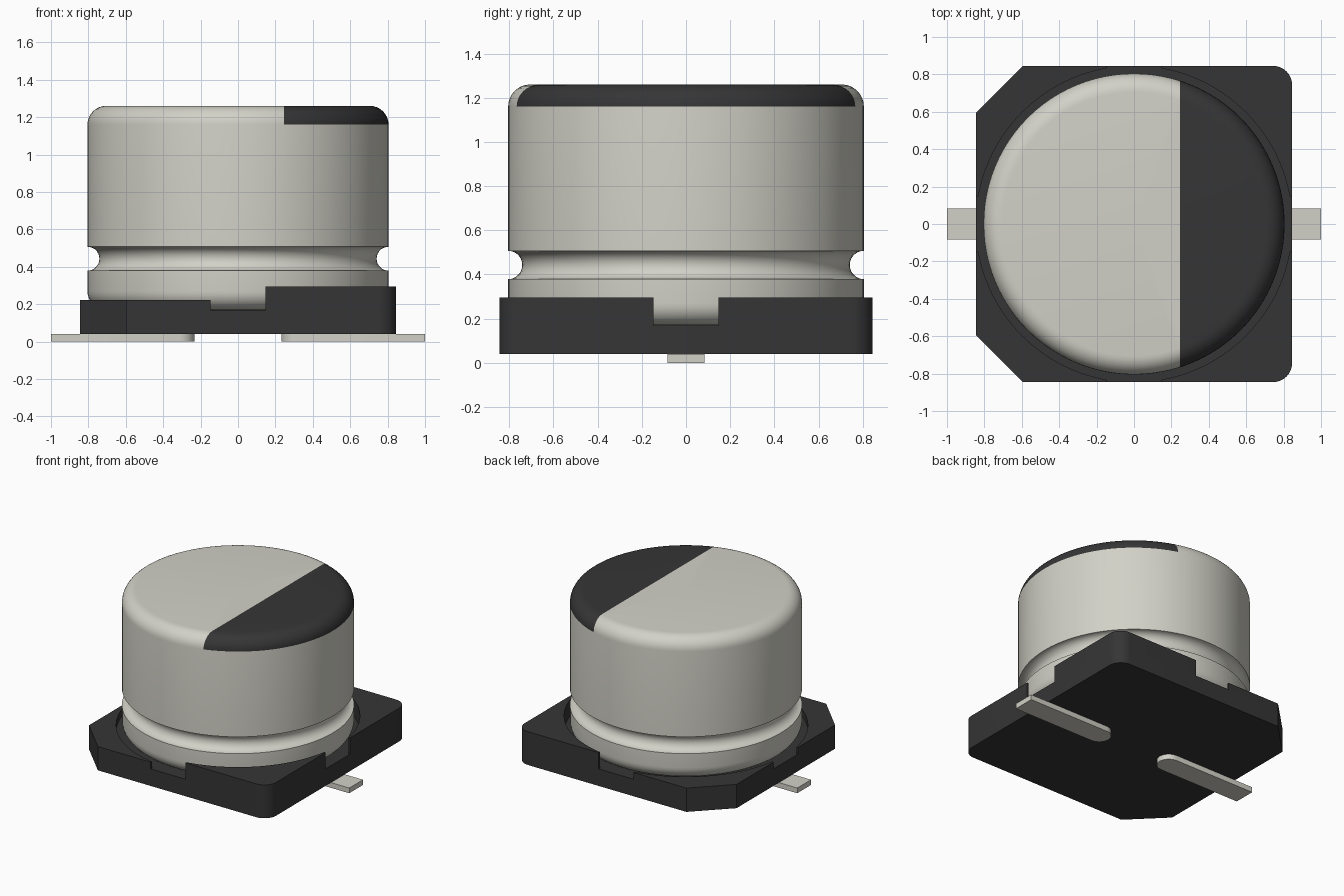
import bpy
import bmesh
from math import sin, cos, asin, pi, radians
from mathutils import Vector

cube = bpy.data.objects.get("Cube")
if cube:
    bpy.data.objects.remove(cube, do_unlink=True)


def material(name, color):
    m = bpy.data.materials.new(name)
    m.use_nodes = True
    m.diffuse_color = color
    m.node_tree.nodes["Principled BSDF"].inputs["Base Color"].default_value = color
    return m


METAL = material("pale metal", (0.645, 0.638, 0.573, 1))
BLACK = material("black plastic", (0.036, 0.036, 0.036, 1))


def finish(name, bm, mats, angle=30):
    bmesh.ops.recalc_face_normals(bm, faces=bm.faces)
    mesh = bpy.data.meshes.new(name)
    bm.to_mesh(mesh)
    bm.free()
    for m in mats:
        mesh.materials.append(m)
    ob = bpy.data.objects.new(name, mesh)
    bpy.context.collection.objects.link(ob)
    bpy.ops.object.select_all(action="DESELECT")
    ob.select_set(True)
    bpy.context.view_layer.objects.active = ob
    bpy.ops.object.shade_smooth_by_angle(angle=radians(angle))
    return ob


def prism(bm, points, z0, z1):
    face = bm.faces.new([bm.verts.new((x, y, z0)) for x, y in points])
    top = bmesh.ops.extrude_face_region(bm, geom=[face])["geom"]
    verts = [v for v in top if isinstance(v, bmesh.types.BMVert)]
    bmesh.ops.translate(bm, verts=verts, vec=(0, 0, z1 - z0))


def arc(cx, cy, r, a0, a1, n):
    return [(cx + r * cos(a0 + (a1 - a0) * i / n),
             cy + r * sin(a0 + (a1 - a0) * i / n)) for i in range(n + 1)]


HALF, FLOOR, NOTCH = 0.845, 0.17, 0.147


def corner(sx, sy):
    # Rounded on the +x side, chamfered on the -x side; runs from x edge to y edge
    if sx > 0:
        c = HALF - 0.1
        pts = arc(c, c, 0.1, 0, pi / 2, 8)
    else:
        pts = [(HALF, HALF - 0.25), (HALF - 0.25, HALF)]
    return [(sx * x, sy * y) for x, y in pts]


# Base: floor slab plus four corner walls around the round recess
bm = bmesh.new()
outline = (corner(1, 1) + corner(-1, 1)[::-1]
           + corner(-1, -1) + corner(1, -1)[::-1])
prism(bm, outline, 0.04, FLOOR)
a = asin(NOTCH / HALF)
for sx in (1, -1):
    for sy in (1, -1):
        recess = [(sx * x, sy * y)
                  for x, y in arc(0, 0, HALF, pi / 2 - a, a, 24)]
        wall = ([(sx * HALF, sy * NOTCH)] + corner(sx, sy)
                + [(sx * NOTCH, sy * HALF)] + recess)
        prism(bm, wall, FLOOR, 0.295 if sx > 0 else 0.222)
finish("base", bm, [BLACK])

# Can: lathed profile with rounded ends and a crimped groove
R, TOP, FILLET = 0.805, 1.26, 0.1
profile = ([(0, FLOOR)]
           + arc(R - FILLET, FLOOR + FILLET, FILLET, -pi / 2, 0, 8)
           + arc(R, 0.443, 0.064, 1.5 * pi, pi / 2, 14)
           + arc(R - FILLET, TOP - FILLET, FILLET, 0, pi / 2, 8)
           + [(0, TOP)])
bm = bmesh.new()
verts = [bm.verts.new((r, 0, z)) for r, z in profile]
edges = [bm.edges.new(pair) for pair in zip(verts, verts[1:])]
bmesh.ops.spin(bm, geom=verts + edges, cent=(0, 0, 0), axis=(0, 0, 1),
               angle=2 * pi, steps=96, use_duplicate=False)
bmesh.ops.remove_doubles(bm, verts=bm.verts, dist=0.0005)

# Polarity mark: cut the top at a straight line and colour one side
MARK = 0.245
cap = [f for f in bm.faces if f.calc_center_median().z > TOP - FILLET]
geom = cap + list({e for f in cap for e in f.edges}) + list({v for f in cap for v in f.verts})
bmesh.ops.bisect_plane(bm, geom=geom, dist=0.0001,
                       plane_co=Vector((MARK, 0, 0)), plane_no=Vector((1, 0, 0)))
for f in bm.faces:
    c = f.calc_center_median()
    if c.z > TOP - FILLET and c.x > MARK:
        f.material_index = 1
finish("can", bm, [METAL, BLACK])

# Pins: flat tabs with a rounded inner end
W = 0.083
for name, s in (("left_pin", 1), ("right_pin", -1)):
    bm = bmesh.new()
    tab = [(1, -W), (1, W)] + arc(0.232 + W, 0, W, pi / 2, 1.5 * pi, 16)
    prism(bm, [(s * x, y) for x, y in tab], 0, 0.04)
    finish(name, bm, [METAL])
